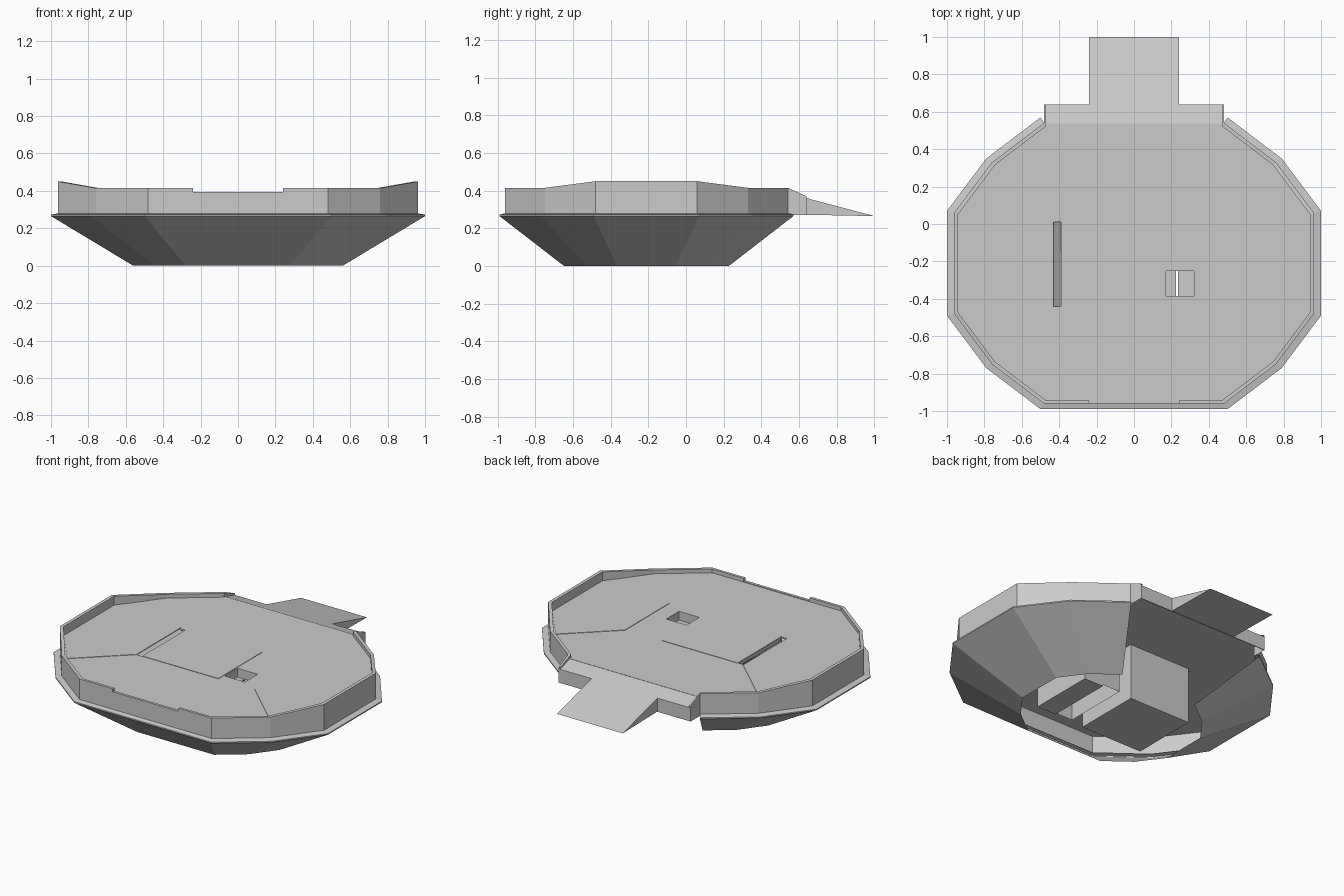
import bpy, bmesh

if "Cube" in bpy.data.objects:
    bpy.data.objects.remove(bpy.data.objects["Cube"])

CY = -0.21                                   # centre of the twelve-sided hull
CORNERS = [(.5, .78), (.79, .56), (1, .28), (1, -.28), (.79, -.56), (.5, -.78)]


def mesh_object(name, verts, faces):
    me = bpy.data.meshes.new(name)
    me.from_pydata(verts, [], faces)
    bm = bmesh.new()
    bm.from_mesh(me)
    bmesh.ops.remove_doubles(bm, verts=bm.verts, dist=1e-5)
    bmesh.ops.recalc_face_normals(bm, faces=bm.faces)
    bm.to_mesh(me)
    bm.free()
    ob = bpy.data.objects.new(name, me)
    bpy.context.collection.objects.link(ob)
    return ob


def mirrored(pts):
    return pts + [(-p[0], *p[1:]) for p in reversed(pts)]


def outline(k):
    return mirrored([(x * k, y * k + CY) for x, y in CORNERS])


def strip(name, rings, caps=False):
    """Open band lofted through equally long point rows."""
    n = len(rings[0])
    faces = [(r * n + i, r * n + i + 1, (r + 1) * n + i + 1, (r + 1) * n + i)
             for r in range(len(rings) - 1) for i in range(n - 1)]
    if caps:
        faces += [[r * n + i for r in range(len(rings))] for i in (0, n - 1)]
    return mesh_object(name, [p for r in rings for p in r], faces)


def slab(name, pts, z0, z1):
    n = len(pts)
    verts = [(x, y, z) for z in (z0, z1) for x, y in pts]
    faces = [(i, (i + 1) % n, n + (i + 1) % n, n + i) for i in range(n)]
    return mesh_object(name, verts, faces + [list(range(n)), list(range(n, 2 * n))])


def rect(x0, x1, y0, y1):
    return [(x0, y0), (x1, y0), (x1, y1), (x0, y1)]


def box(name, x0, x1, y0, y1, z0, z1):
    return slab(name, rect(x0, x1, y0, y1), z0, z1)


def tub(name, x0, x1, y0, y1, z0, z1, floor=True):
    """Box without a lid, optionally without a floor."""
    ob = box(name, x0, x1, y0, y1, z0, z1)
    bm = bmesh.new()
    bm.from_mesh(ob.data)
    drop = [f for f in bm.faces if abs(f.normal.z) > .9
            and (f.calc_center_median().z > z1 - 1e-4 or not floor)]
    bmesh.ops.delete(bm, geom=drop, context='FACES')
    bm.to_mesh(ob.data)
    bm.free()
    return ob


def prism_x(name, profile, w):
    """Side profile (y, z) extruded from -w to w."""
    n = len(profile)
    verts = [(x, y, z) for x in (-w, w) for y, z in profile]
    faces = [(i, (i + 1) % n, n + (i + 1) % n, n + i) for i in range(n)]
    return mesh_object(name, verts, faces + [list(range(n)), list(range(n, 2 * n))])


# Sloped hull, open at the bottom and rear, with its narrow lip
strip("lower_hull", [[(x, y, z) for x, y in outline(k)]
                     for k, z in ((.56, 0), (1, .265), (1, .273), (.962, .28))])

# Raised parapet with higher sides and a shallow front notch
TOPS = [.37, .415, .415, .45, .45, .415, .415, .415, .395]


def wall_row(k, z=None):
    pts = [(.5 * k, .64)] + [(x * k, y * k + CY) for x, y in CORNERS]
    pts += [(.24, -.78 * k + CY)] * 2
    return mirrored([(x, y, t if z is None else z) for (x, y), t in zip(pts, TOPS)])


inner = wall_row(.94, .38)
inner[0] = (.47, .64, .355)
inner[-1] = (-.47, .64, .355)
strip("parapet", [wall_row(.962, .27), wall_row(.962), wall_row(.94), inner])

# Deck with openings for the hatch and side groove
deck = slab("deck", outline(.957), .38, .39)
HATCH = (.172, .32, -.385, -.252)
GROOVE = (-.435, -.39, -.44, .01)
for i, c in enumerate((HATCH, GROOVE)):
    cutter = box("deck_cutter_%d" % i, *c, .3, .5)
    cutter.hide_render = True
    cutter.hide_set(True)
    mod = deck.modifiers.new("opening", 'BOOLEAN')
    mod.object = cutter
    mod.operation = 'DIFFERENCE'
    mod.solver = 'EXACT'

# Hatch well with a split floor
tub("hatch_well", *HATCH, .32, .389, floor=False)
box("hatch_floor_left", .172, .224, -.385, -.252, .325, .332)
box("hatch_floor_right", .234, .32, -.385, -.252, .325, .332)

# Groove floor slopes down toward the middle
x0, x1, y0, y1 = GROOVE
mesh_object("groove_floor",
            [(x0, y0, .385), (x0, y1, .385), (x1, y1, .37), (x1, y0, .33), (x1, y1, .39), (x1, y0, .39)],
            [(0, 1, 2, 3), (3, 2, 4, 5)])

# Slightly raised deck panels that give the seams
side = [(.43, -.44), (.43, .02), (.735, .305), (.938, .052), (.938, -.472), (.735, -.725)]
for s, label in ((1, "right"), (-1, "left")):
    slab("side_panel_" + label, [(s * x, y) for x, y in side], .389, .393)
box("centre_panel", -.388, .165, -.44, .015, .389, .393)

# Compartments hanging below the deck
tub("large_compartment", -.40, .05, -.42, .03, .01, .38)
tub("small_compartment_shell", .13, .40, -.42, .02, .03, .38, floor=False)
box("small_compartment_floor", .26, .40, -.42, .02, .02, .03)

# Rear sill and boarding ramp
prism_x("rear_sill", [(.53, .38), (.53, .39), (.64, .36), (.64, .27), (.635, .27), (.635, .35)], .48)
prism_x("boarding_ramp", [(.64, .36), (1, .265), (.64, .272)], .24)
